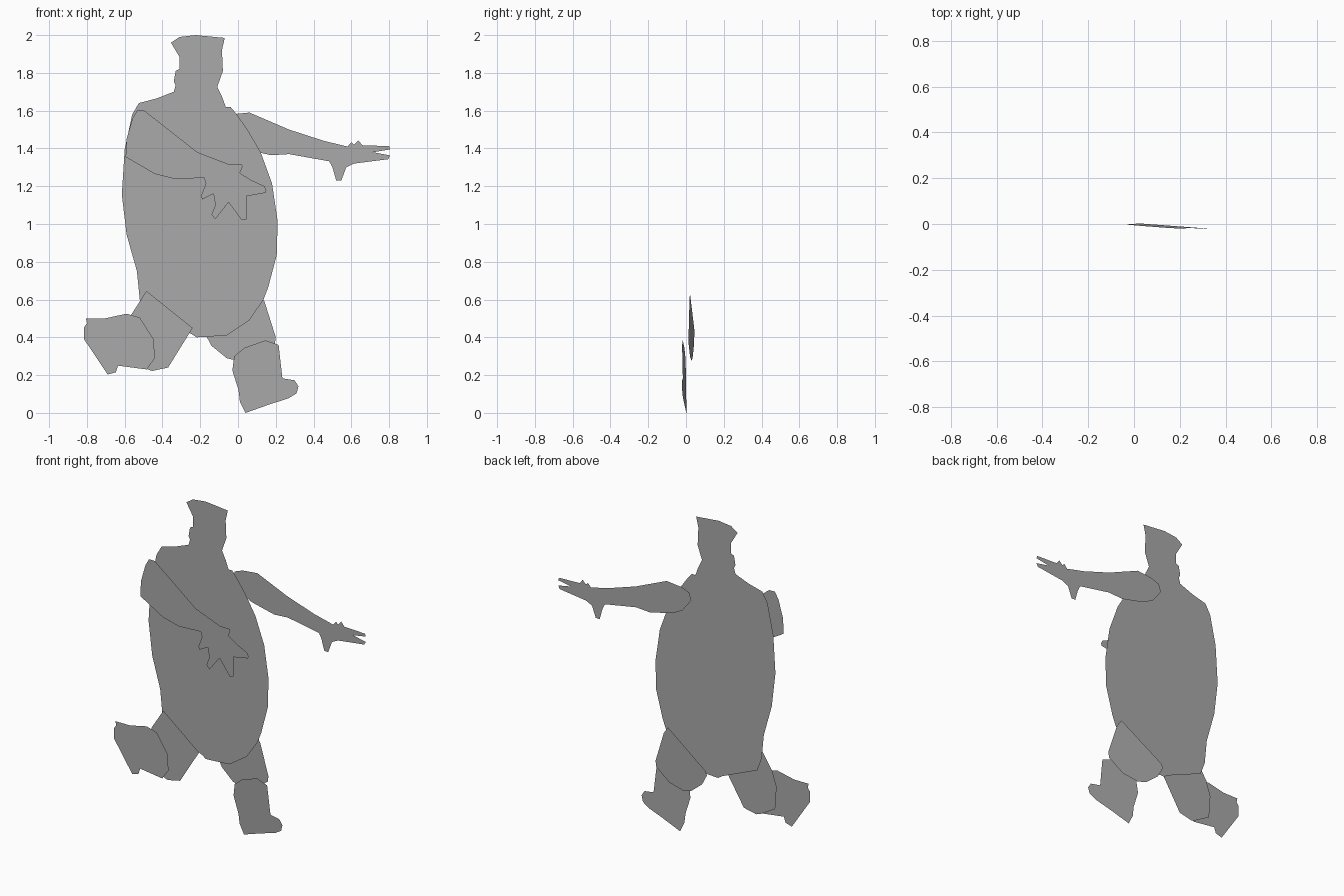
import bpy
import bmesh

cube = bpy.data.objects.get("Cube")
if cube:
    bpy.data.objects.remove(cube, do_unlink=True)

# One plain grey for the whole figure
grey = bpy.data.materials.new("mid_grey")
grey.use_nodes = True
GREY = (0.4, 0.4, 0.4, 1.0)
grey.diffuse_color = GREY
grey.node_tree.nodes["Principled BSDF"].inputs["Base Color"].default_value = GREY


def cutout(name, outline, y=0.0, x_tilt=0.0, z_tilt=0.0):
    """Flat paper piece with an (x, z) outline on a plane that may lean in x or z."""
    bm = bmesh.new()
    verts = [bm.verts.new((x, y + x_tilt * x + z_tilt * z, z)) for x, z in outline]
    face = bm.faces.new(verts)
    face.normal_update()
    if face.normal.y > 0:
        face.normal_flip()
    bmesh.ops.triangulate(bm, faces=[face], ngon_method='BEAUTY')
    mesh = bpy.data.meshes.new(name)
    bm.to_mesh(mesh)
    bm.free()
    mesh.materials.append(grey)
    obj = bpy.data.objects.new(name, mesh)
    bpy.context.collection.objects.link(obj)
    return obj


# Head and torso in one piece
cutout("body", [
    (-.355, 1.96), (-.31, 1.99), (-.225, 2.0), (-.07, 1.985), (-.085, 1.92),
    (-.08, 1.81), (-.11, 1.725), (-.085, 1.675), (-.065, 1.62), (-.04, 1.62),
    (-.01, 1.585), (.05, 1.50), (.12, 1.38), (.18, 1.215), (.21, 1.015),
    (.205, .835), (.16, .665), (.135, .60), (.06, .49), (-.06, .41),
    (-.22, .40), (-.25, .42), (-.49, .52), (-.52, .60), (-.535, .75),
    (-.59, .945), (-.615, 1.155), (-.60, 1.395), (-.56, 1.58), (-.525, 1.64),
    (-.43, 1.665), (-.34, 1.70), (-.33, 1.735), (-.34, 1.755), (-.33, 1.81),
    (-.31, 1.82), (-.31, 1.885)])

# Right arm folded over the chest, with open fingers
cutout("right_arm", [
    (-.535, 1.60), (-.495, 1.60), (-.215, 1.38), (-.045, 1.315), (.02, 1.315),
    (.025, 1.305), (.01, 1.27), (.065, 1.235), (.14, 1.20), (.15, 1.18),
    (.145, 1.165), (.045, 1.147), (.045, 1.025), (.02, 1.02), (-.05, 1.115),
    (-.12, 1.025), (-.14, 1.05), (-.12, 1.10), (-.13, 1.16), (-.19, 1.13),
    (-.195, 1.15), (-.17, 1.215), (-.18, 1.245), (-.33, 1.237), (-.44, 1.265),
    (-.595, 1.355), (-.59, 1.45), (-.56, 1.555)], y=-.11)

# Left arm stretched out behind the body
cutout("left_arm", [
    (-.04, 1.58), (.06, 1.59), (.27, 1.50), (.455, 1.44), (.58, 1.41),
    (.60, 1.433), (.615, 1.42), (.637, 1.443), (.658, 1.417), (.80, 1.412),
    (.805, 1.395), (.715, 1.38), (.805, 1.363), (.795, 1.343), (.615, 1.32),
    (.573, 1.30), (.547, 1.23), (.52, 1.23), (.50, 1.30), (.483, 1.332),
    (.27, 1.37), (.175, 1.364), (.02, 1.40), (-.05, 1.437), (-.11, 1.515),
    (-.095, 1.56)], y=.105)

# Right leg, raised to the side
cutout("right_thigh", [
    (-.485, .645), (-.24, .45), (-.37, .24), (-.455, .222), (-.49, .235),
    (-.585, .29), (-.595, .43), (-.565, .52)], y=-.04)
cutout("right_lower_leg", [
    (-.805, .50), (-.705, .50), (-.59, .525), (-.52, .505), (-.447, .39),
    (-.44, .29), (-.483, .23), (-.635, .25), (-.647, .215), (-.69, .203),
    (-.815, .39), (-.815, .453), (-.80, .475)], y=-.054)

# Left leg, both pieces turned slightly
cutout("left_thigh", [
    (.11, .635), (.14, .59), (.20, .40), (.195, .365), (.10, .295),
    (.0, .275), (-.06, .29), (-.14, .355), (-.175, .42), (-.165, .445)],
    y=.03, x_tilt=-.083)
cutout("left_lower_leg", [
    (.04, .0), (.01, .06), (.003, .12), (-.03, .225), (-.02, .30),
    (.035, .345), (.145, .384), (.215, .36), (.235, .183), (.30, .172),
    (.32, .14), (.31, .103), (.267, .077), (.167, .045)],
    y=.004, x_tilt=-.065, z_tilt=-.03)
